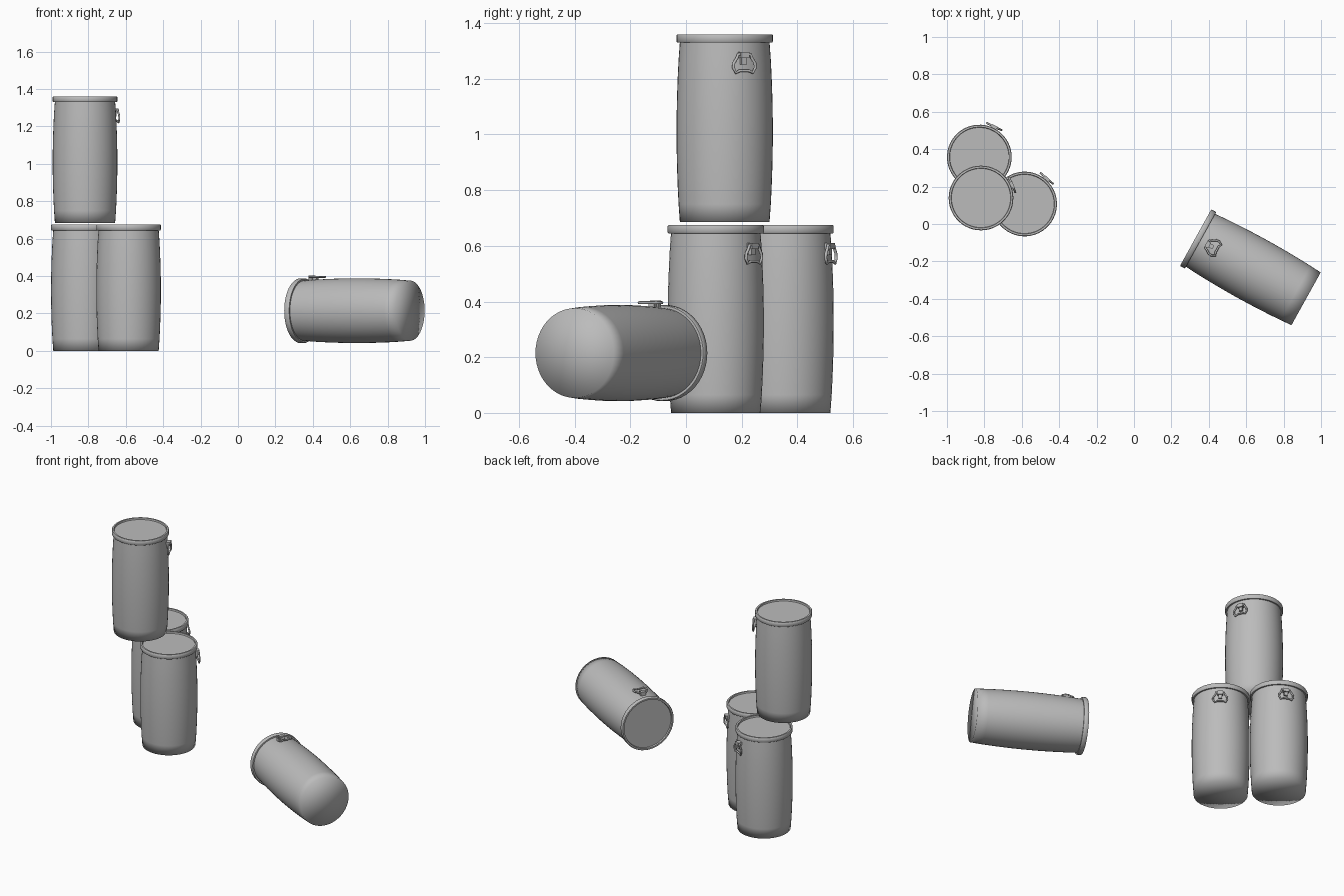
import bpy, bmesh, math
from mathutils import Matrix, Vector

cube = bpy.data.objects.get("Cube")
if cube:
    bpy.data.objects.remove(cube)

SEGMENTS = 48
HEIGHT = 0.675

grey = bpy.data.materials.new("plain grey")
grey.use_nodes = True
GREY = (0.5, 0.5, 0.5, 1)
grey.diffuse_color = GREY
grey.node_tree.nodes["Principled BSDF"].inputs["Base Color"].default_value = GREY


def finish(bm, name, smooth):
    bmesh.ops.recalc_face_normals(bm, faces=bm.faces)
    mesh = bpy.data.meshes.new(name)
    for f in bm.faces:
        f.smooth = smooth
    bm.to_mesh(mesh)
    bm.free()
    mesh.materials.append(grey)
    return mesh


def lathe(name, profile, sharp_angle=None):
    """Spin (radius, height) points around the z axis."""
    bm = bmesh.new()
    verts = [bm.verts.new((r, 0, z)) for r, z in profile]
    edges = [bm.edges.new(pair) for pair in zip(verts, verts[1:])]
    bmesh.ops.spin(bm, geom=verts + edges, axis=(0, 0, 1), cent=(0, 0, 0),
                   angle=math.tau, steps=SEGMENTS, use_duplicate=False)
    bmesh.ops.remove_doubles(bm, verts=bm.verts, dist=0.0001)
    bmesh.ops.recalc_face_normals(bm, faces=bm.faces)
    if sharp_angle:
        for e in bm.edges:
            if len(e.link_faces) == 2 and e.calc_face_angle() > sharp_angle:
                e.smooth = False
    return finish(bm, name, True)


# Body: bulging wall, softly shaded into its flat bottom
STEPS = 10
wall = [(0.161 + 0.012 * math.sin(math.pi * i / STEPS) ** 0.8, 0.648 * i / STEPS)
        for i in range(STEPS + 1)]
body = lathe("barrel_body", [(0, 0)] + wall)

# Lid: clamping band with a raised rim around a sunken disc
lid = lathe("barrel_lid", [(0.16, 0.645), (0.170, 0.645), (0.173, 0.649),
                           (0.173, 0.671), (0.170, HEIGHT), (0.160, HEIGHT),
                           (0.158, 0.665), (0, 0.665)], math.radians(50))

# Handle: stirrup-shaped wire loop hanging on the +x side
half = [(0.024, 0.603), (0.029, 0.590), (0.041, 0.572), (0.043, 0.555),
        (0.033, 0.537), (0.018, 0.544)]
outline = half + [(-y, z) for y, z in reversed(half)]
curve = bpy.data.curves.new("handle_wire", "CURVE")
curve.dimensions = "3D"
curve.bevel_depth = 0.0055
curve.bevel_resolution = 2
spline = curve.splines.new("POLY")
spline.points.add(len(outline) - 1)
for point, (y, z) in zip(spline.points, outline):
    point.co = (0.181, y, z, 1)
spline.use_cyclic_u = True
wire = bpy.data.objects.new("handle_wire", curve)
bpy.context.collection.objects.link(wire)
handle = bpy.data.meshes.new_from_object(
    wire.evaluated_get(bpy.context.evaluated_depsgraph_get()))
bpy.data.objects.remove(wire)
handle.materials.clear()
handle.materials.append(grey)
for p in handle.polygons:
    p.use_smooth = True

# Bracket: strap folded over the top bar of the loop
bm = bmesh.new()
for x, z, size in ((0.174, 0.600, (0.028, 0.034, 0.022)),
                   (0.169, 0.585, (0.020, 0.022, 0.036))):
    bmesh.ops.create_cube(bm, size=1, matrix=Matrix.Translation((x, 0, z))
                          @ Matrix.Diagonal((*size, 1)))
bracket = finish(bm, "handle_bracket", False)


def place(name, matrix):
    for part, mesh in (("body", body), ("lid", lid),
                       ("handle", handle), ("bracket", bracket)):
        ob = bpy.data.objects.new(f"{name}_{part}", mesh)
        ob.matrix_world = matrix
        bpy.context.collection.objects.link(ob)


# Upright barrels: two on the ground, one stacked above
for name, spot, turn in (("front_barrel", (-0.585, 0.107, 0), 49),
                         ("back_barrel", (-0.827, 0.358, 0), 64),
                         ("top_barrel", (-0.818, 0.139, 0.685), 23)):
    place(name, Matrix.Translation(spot) @ Matrix.Rotation(math.radians(turn), 4, "Z"))

# Fallen barrel: lying level with its handle facing up
axis = Vector((-0.875, 0.485, 0)).normalized()
up = Vector((0, 0, 1))
turned = Matrix((up, axis.cross(up), axis)).transposed().to_4x4()
place("fallen_barrel", Matrix.Translation((0.92, -0.4, 0.215)) @ turned)
